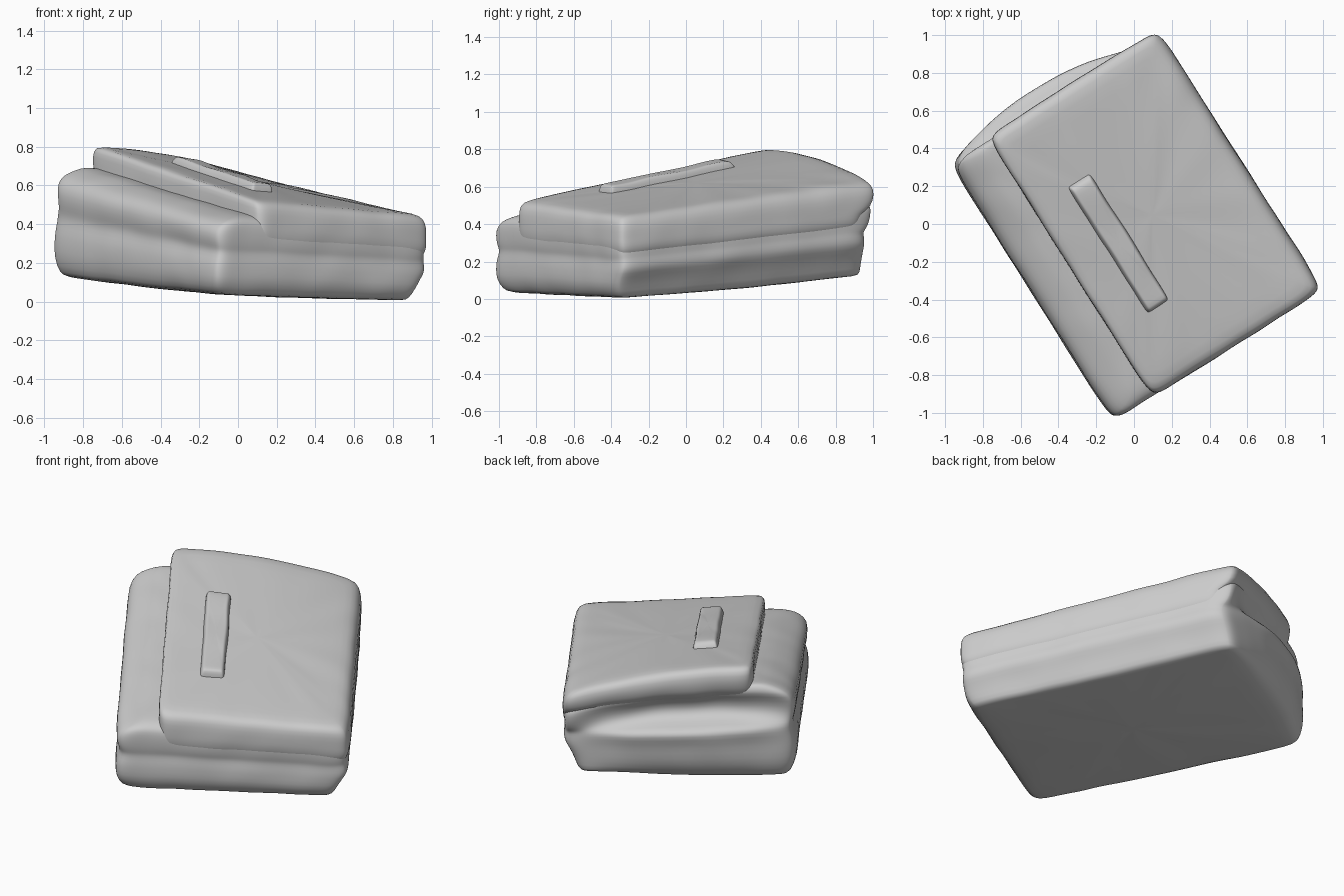
import bpy, bmesh, math
from mathutils import Vector, noise

if "Cube" in bpy.data.objects:
    bpy.data.objects.remove(bpy.data.objects["Cube"])

grey = bpy.data.materials.new("plain grey")
grey.use_nodes = True
grey.diffuse_color = (0.6, 0.6, 0.6, 1)
grey.node_tree.nodes["Principled BSDF"].inputs["Base Color"].default_value = (0.6, 0.6, 0.6, 1)

TURN = math.radians(32.3)
SIDE = 28  # points along each side of a ring


def bottom_height(u, v):
    a, b = (u + 0.65) / 1.3, (v + 0.8) / 1.6
    sag = max(0, 1 - (u / 0.65) ** 2) * max(0, 1 - (v / 0.8) ** 2)
    front = 0.035 - 0.035 * a
    return front + (0.13 - front) * b - 0.03 * sag


def top_height(u, v):
    a, b = (u + 0.41) / 1.05, (v + 0.8) / 1.6
    front, back = 0.525 - 0.08 * a, 0.815 - 0.19 * a
    crown = 0.16 * max(0, a * (1 - a)) * b
    return front + (back - front) * b + crown


def place(u, v, t, lift=0.0):
    """Map package coordinates (across, along, height fraction) to the sloped, turned package."""
    low, high = bottom_height(u, v), top_height(max(u, -0.42), v)
    z = low + t * (high - low) + lift
    p = Vector((u * math.cos(TURN) - v * math.sin(TURN),
                u * math.sin(TURN) + v * math.cos(TURN), z))
    p += noise.noise_vector(p * 6) * 0.006
    p.z = max(p.z, 0)
    return p


def square_ring(power):
    """Points round a soft-cornered unit square."""
    pts = []
    for k in range(4):
        for i in range(SIDE):
            x, y = math.sin((2 * i / SIDE - 1) * math.pi / 2), -1
            for _ in range(k):
                x, y = -y, x
            s = (abs(x) ** power + abs(y) ** power) ** (-1 / power)
            pts.append((x * s, y * s))
    return pts


def loft(name, profile, power=22, lift=False):
    """Skin rings of (height, left, right, front, back, back bow), closing both ends with inner rings."""
    bm = bmesh.new()
    inner = (0.04, 0.3, 0.6, 0.85)
    rows = [(profile[0], s) for s in inner]
    rows += [(r, 1) for r in profile]
    rows += [(profile[-1], s) for s in reversed(inner)]
    rings = []
    for (t, left, right, front, back, bow), s in rows:
        ring = []
        for x, y in square_ring(power):
            u = (left + right) / 2 + x * s * (right - left) / 2
            v = (front + back) / 2 + y * s * (back - front) / 2
            # the bow leans towards the stepped side
            v += bow * s * max(0, y) ** 3 * (1 - x * x - 0.25 * x)
            co = place(u, v, 1, t) if lift else place(u, v, t)
            ring.append(bm.verts.new(co))
        rings.append(ring)
    n = len(rings[0])
    for a, b in zip(rings, rings[1:]):
        for i in range(n):
            j = (i + 1) % n
            bm.faces.new((a[i], a[j], b[j], b[i]))
    bm.faces.new(reversed(rings[0]))
    bm.faces.new(rings[-1])
    for f in bm.faces:
        f.smooth = True
    mesh = bpy.data.meshes.new(name)
    bm.to_mesh(mesh)
    bm.free()
    mesh.materials.append(grey)
    obj = bpy.data.objects.new(name, mesh)
    bpy.context.collection.objects.link(obj)
    mod = obj.modifiers.new("soften", "SUBSURF")
    mod.levels = mod.render_levels = 1
    return obj


# Lower body: tapers in below, has a bowed ridge and recess at the back and a ledge on one side
loft("package_body", [
    (0.00, -0.60, 0.56, -0.77, 0.76, 0.02),
    (0.03, -0.63, 0.58, -0.79, 0.77, 0.05),
    (0.14, -0.655, 0.60, -0.82, 0.77, 0.09),
    (0.26, -0.655, 0.63, -0.82, 0.765, 0.10),
    (0.34, -0.65, 0.655, -0.82, 0.76, 0.11),
    (0.42, -0.635, 0.655, -0.815, 0.76, 0.13),
    (0.47, -0.635, 0.65, -0.815, 0.76, 0.12),
    (0.51, -0.64, 0.65, -0.82, 0.77, 0.02),
    (0.58, -0.65, 0.65, -0.825, 0.78, -0.05),
    (0.68, -0.65, 0.65, -0.825, 0.79, -0.05),
    (0.75, -0.62, 0.645, -0.82, 0.79, 0.00),
    (0.79, -0.57, 0.60, -0.81, 0.78, 0.00),
    (0.82, -0.51, 0.55, -0.78, 0.77, 0.00),
    (0.83, -0.47, 0.50, -0.74, 0.74, 0.00),
])

# Wrapped cover: flush at the front, overhangs the back and steps up from the side ledge
loft("cover_flap", [
    (0.46, -0.38, 0.62, -0.78, 0.70, 0.0),
    (0.52, -0.40, 0.645, -0.81, 0.71, 0.0),
    (0.60, -0.41, 0.66, -0.825, 0.71, 0.0),
    (0.69, -0.41, 0.66, -0.83, 0.73, 0.0),
    (0.74, -0.41, 0.66, -0.83, 0.79, 0.01),
    (0.87, -0.41, 0.66, -0.83, 0.805, 0.01),
    (0.96, -0.41, 0.645, -0.82, 0.795, 0.01),
    (1.00, -0.395, 0.61, -0.79, 0.765, 0.0),
])

# Raised strip on the cover
loft("raised_strip", [
    (-0.03, -0.20, -0.055, -0.44, 0.36, 0.0),
    (0.00, -0.195, -0.055, -0.435, 0.35, 0.0),
    (0.03, -0.185, -0.06, -0.43, 0.33, 0.0),
    (0.038, -0.175, -0.07, -0.42, 0.31, 0.0),
], power=16, lift=True)
